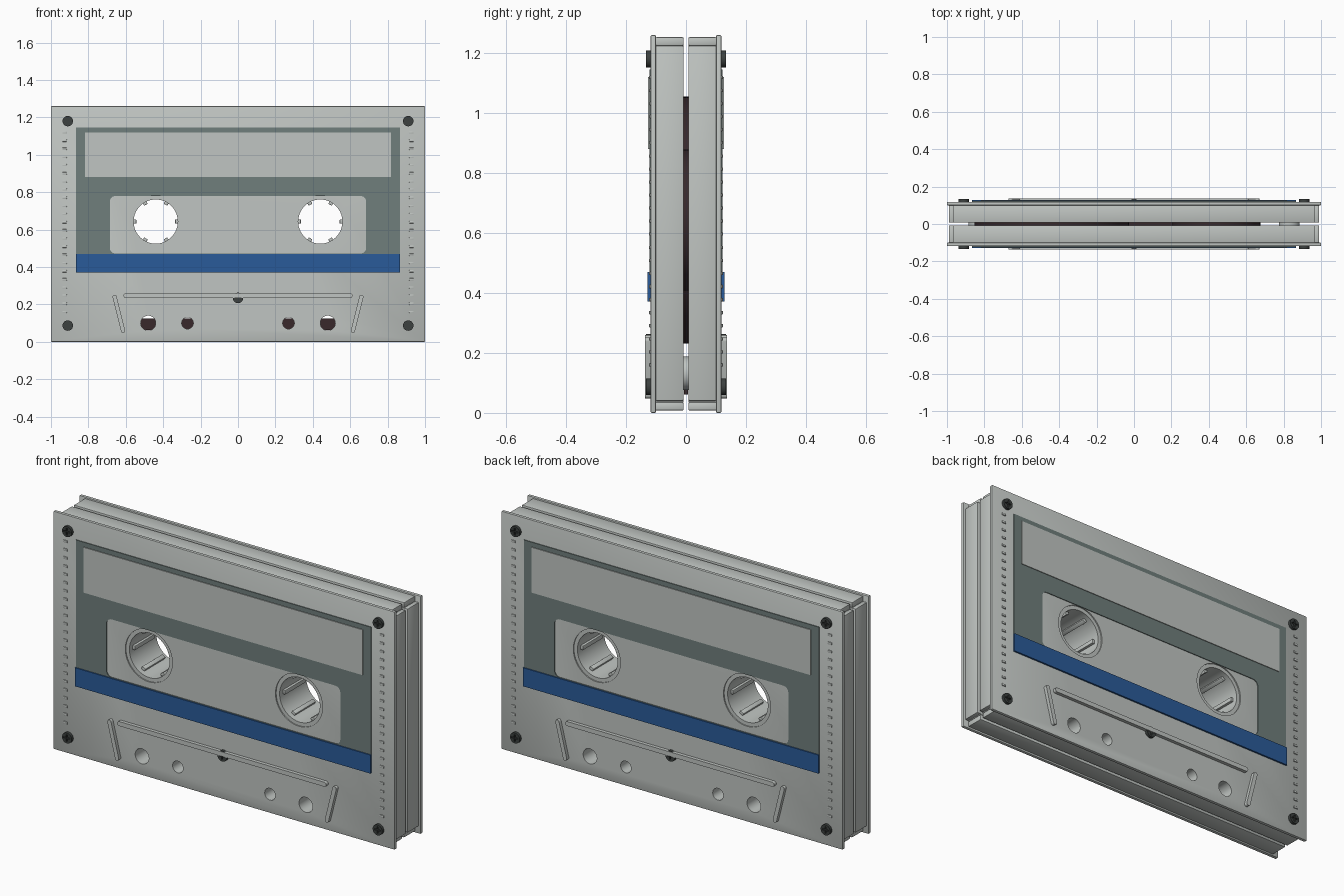
import bpy, bmesh, math
from mathutils import Matrix, Vector

cube = bpy.data.objects.get("Cube")
if cube:
    bpy.data.objects.remove(cube, do_unlink=True)


def material(name, rgb):
    m = bpy.data.materials.new(name)
    m.use_nodes = True
    m.diffuse_color = (*rgb, 1)
    m.node_tree.nodes["Principled BSDF"].inputs["Base Color"].default_value = (*rgb, 1)
    return m


GREY = material("shell grey", (0.53, 0.56, 0.54))
GREEN = material("label grey green", (0.16, 0.21, 0.2))
BLUE = material("stripe blue", (0.023, 0.105, 0.32))
DARK = material("screw dark", (0.045, 0.052, 0.05))
BROWN = material("tape brown", (0.04, 0.022, 0.024))


def finish(name, bm, mat):
    bmesh.ops.recalc_face_normals(bm, faces=bm.faces)
    mesh = bpy.data.meshes.new(name)
    bm.to_mesh(mesh)
    bm.free()
    mesh.materials.append(mat)
    ob = bpy.data.objects.new(name, mesh)
    bpy.context.scene.collection.objects.link(ob)
    return ob


def box(name, xs, ys, zs, mat, bevel=0, corner=0):
    """Box between bounds; corner rounds the outline, bevel softens all edges."""
    bm = bmesh.new()
    bmesh.ops.create_cube(bm, size=1)
    for v in bm.verts:
        v.co = Vector([(a + b) / 2 + c * abs(b - a) for (a, b), c in zip((xs, ys, zs), v.co)])
    if corner:
        edges = [e for e in bm.edges if abs(e.verts[0].co.y - e.verts[1].co.y) > 1e-5]
        bmesh.ops.bevel(bm, geom=edges, offset=corner, segments=6, profile=0.5, affect='EDGES')
    if bevel:
        bmesh.ops.bevel(bm, geom=bm.edges[:], offset=bevel, segments=2, profile=0.5, affect='EDGES')
    return finish(name, bm, mat)


def add_disc(bm, x, z, r, y0, y1, n=48):
    bmesh.ops.create_cone(bm, cap_ends=True, segments=n, radius1=r, radius2=r, depth=abs(y1 - y0),
                          matrix=Matrix.Translation((x, (y0 + y1) / 2, z)) @ Matrix.Rotation(math.pi / 2, 4, 'X'))


def discs(name, places, y0, y1, mat, n=48):
    bm = bmesh.new()
    for x, z, r in places:
        add_disc(bm, x, z, r, y0, y1, n)
    return finish(name, bm, mat)


def cut(ob, cutter):
    """Carve the cutter out of the object and discard it."""
    cutter.hide_render = True
    mod = ob.modifiers.new("cut", 'BOOLEAN')
    mod.operation, mod.solver, mod.object = 'DIFFERENCE', 'EXACT', cutter
    dg = bpy.context.evaluated_depsgraph_get()
    dg.update()
    mesh = bpy.data.meshes.new_from_object(ob.evaluated_get(dg))
    ob.modifiers.clear()
    ob.data = mesh
    bpy.data.objects.remove(cutter, do_unlink=True)
    return ob


HUB_X, HUB_Z = 0.44, 0.643
HOLES = [(s * x, z, r) for s in (-1, 1)
         for x, z, r in ((HUB_X, HUB_Z, 0.138), (0.48, 0.1, 0.04), (0.27, 0.1, 0.031))]


def screw_mesh(side):
    # round head with a cross recess
    head = discs("screw", [(0, 0, 0.028)], side * 0.11, side * 0.133, DARK, 24)
    for w, h in ((0.018, 0.0035), (0.0035, 0.018)):
        cut(head, box("slot", (-w, w), (side * 0.126, side * 0.14), (-h, h), DARK))
    return head


def half(side, label):
    def y(a, b):
        return (side * a, side * b)

    # face plate and solid core, both pierced
    plate = box(label + "_face_plate", (-1, 1), y(0.1, 0.118), (0, 1.26), GREY, bevel=0.004)
    core = box(label + "_core", (-0.968, 0.968), y(0.008, 0.101), (0.036, 1.226), GREY)
    for ob in (plate, core):
        cut(ob, discs("holes", HOLES, -0.2, 0.2, GREY))

    # edge walls, separated at the corners
    for s, n in ((-1, "right"), (1, "left")):
        box(f"{label}_{n}_wall", (s * 0.96, s * 0.989), y(0.008, 0.102), (0.04, 1.225), GREY, bevel=0.004)
    for z, n in ((0.008, "bottom"), (1.225, "top")):
        box(f"{label}_{n}_wall", (-0.968, 0.968), y(0.008, 0.102), (z, z + 0.028), GREY, bevel=0.004)

    # label with rounded window, writing panel and stripe
    frame = box(label + "_label", (-0.865, 0.865), y(0.116, 0.122), (0.375, 1.145), GREEN)
    cut(frame, box("window", (-0.685, 0.685), y(0.1, 0.14), (0.472, 0.78), GREEN, corner=0.03))
    box(label + "_writing_panel", (-0.818, 0.818), y(0.12, 0.126), (0.88, 1.12), GREY)
    box(label + "_stripe", (-0.866, 0.866), y(0.119, 0.128), (0.372, 0.47), BLUE)

    # grip ridges down both edges
    for s, n in ((-1, "right"), (1, "left")):
        for i in range(23):
            z = 0.16 + i * 0.0436
            box(f"{label}_{n}_ridge", (s * 0.915, s * 0.939), y(0.115, 0.123), (z - 0.006, z + 0.006),
                GREY, bevel=0.002)

    # raised trapezoid bars
    box(label + "_long_bar", (-0.612, 0.612), y(0.112, 0.136), (0.235, 0.259), GREY, corner=0.0115)
    for s, n in ((-1, "right"), (1, "left")):
        bar = box(f"{label}_{n}_slant_bar", (-0.011, 0.011), y(0.112, 0.136), (-0.104, 0.104),
                  GREY, corner=0.0105)
        bar.location = (s * 0.637, 0, 0.15)
        bar.rotation_euler.y = s * math.radians(14)

    # five screws
    first = screw_mesh(side)
    first.name = label + "_centre_screw"
    first.location = (0, 0, 0.235)
    for x in (-0.91, 0.91):
        for z in (0.087, 1.18):
            ob = bpy.data.objects.new(label + "_corner_screw", first.data)
            ob.location = (x, 0, z)
            bpy.context.scene.collection.objects.link(ob)


half(-1, "front")
half(1, "back")

# toothed hubs with wound tape
for x, r, n in ((-HUB_X, 0.412, "right"), (HUB_X, 0.235, "left")):
    hub = discs(n + "_hub", [(x, HUB_Z, 0.1385)], -0.112, 0.112, GREY, 64)
    cut(hub, discs("bore", [(x, HUB_Z, 0.118)], -0.2, 0.2, GREY, 64))
    for i in range(6):
        tooth = box(n + "_hub_tooth", (0.104, 0.121), (-0.085, 0.085), (-0.011, 0.011), GREY, bevel=0.002)
        tooth.location = (x, 0, HUB_Z)
        tooth.rotation_euler.y = i * math.pi / 3
    tape = discs(n + "_tape_spool", [(x, HUB_Z, r)], -0.0085, 0.0085, BROWN, 96)
    cut(tape, discs("bore", [(x, HUB_Z, 0.13)], -0.2, 0.2, BROWN))

# tape run and guide rollers
box("tape_run", (-0.6, 0.6), (-0.0075, 0.0075), (0.062, 0.125), BROWN)
for s, n in ((-1, "right"), (1, "left")):
    discs(n + "_roller", [(s * 0.83, 0.132, 0.056)], -0.0085, 0.0085, GREY, 32)

bpy.ops.object.select_all(action='DESELECT')
for ob in bpy.context.scene.objects:
    if ob.type == 'MESH':
        ob.select_set(True)
        bpy.context.view_layer.objects.active = ob
bpy.ops.object.shade_smooth_by_angle(angle=math.radians(35))
